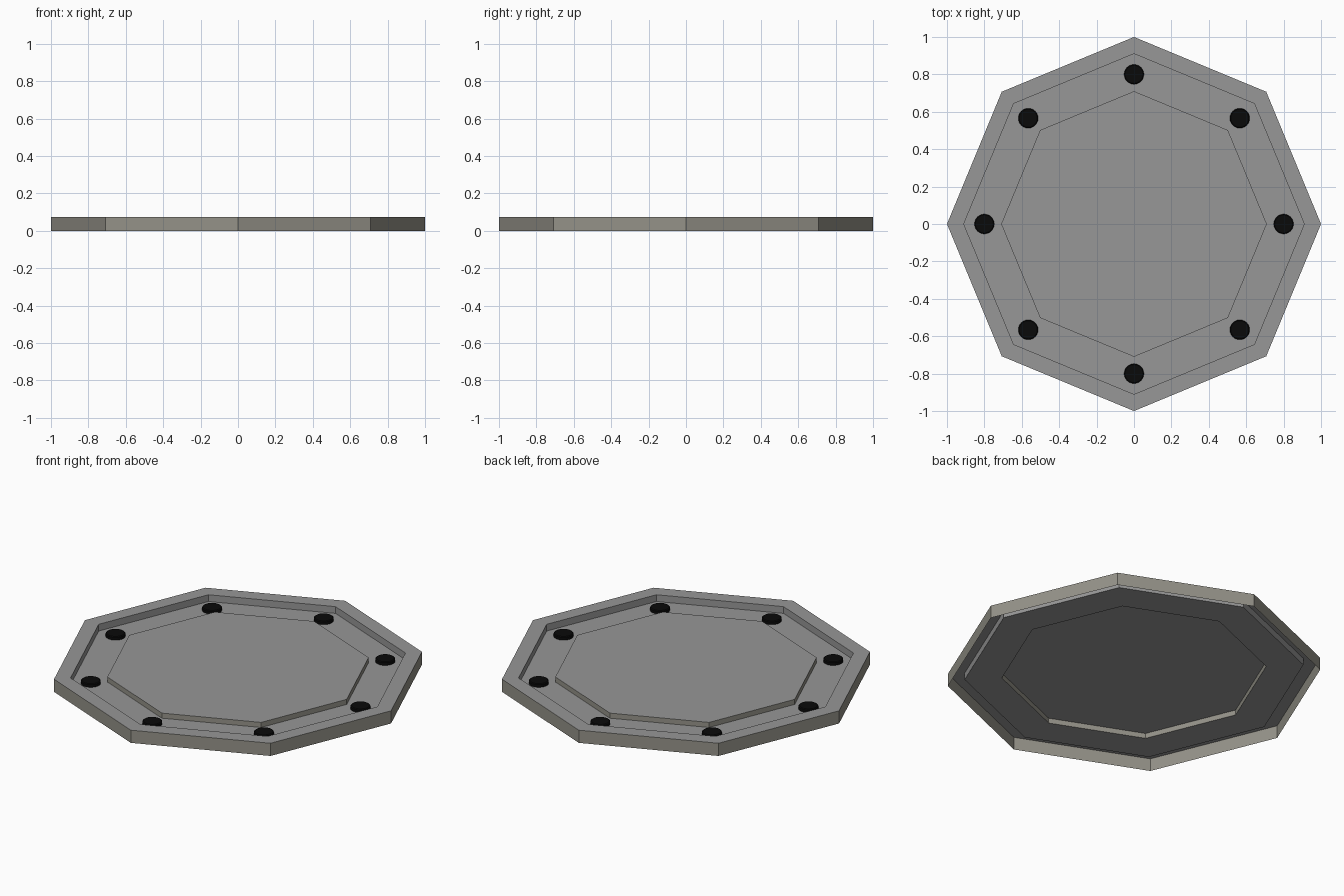
import bpy, bmesh, math

if "Cube" in bpy.data.objects:
    bpy.data.objects.remove(bpy.data.objects["Cube"])


def material(name, rgb):
    m = bpy.data.materials.new(name)
    m.diffuse_color = (*rgb, 1)
    m.use_nodes = True
    m.node_tree.nodes["Principled BSDF"].inputs["Base Color"].default_value = m.diffuse_color
    return m


grey = material("grey", (0.31, 0.31, 0.31))
warm_grey = material("warm_grey", (0.30, 0.29, 0.25))
black = material("black", (0.003, 0.003, 0.003))


def lathe(name, profile, sides, mats, band_mats=None, cap_mat=0, loc=(0, 0, 0)):
    """Sweep (radius, z) points round z and close the last ring with a cap."""
    bm = bmesh.new()
    rings = []
    for r, z in profile:
        angles = [2 * math.pi * i / sides for i in range(sides)]
        rings.append([bm.verts.new((r * math.cos(a), r * math.sin(a), z)) for a in angles])
    for b, (low, high) in enumerate(zip(rings, rings[1:])):
        for i in range(sides):
            j = (i + 1) % sides
            f = bm.faces.new((low[i], low[j], high[j], high[i]))
            f.material_index = band_mats[b] if band_mats else 0
    bm.faces.new(rings[-1]).material_index = cap_mat
    me = bpy.data.meshes.new(name)
    bm.to_mesh(me)
    bm.free()
    for m in mats:
        me.materials.append(m)
    ob = bpy.data.objects.new(name, me)
    ob.location = loc
    bpy.context.collection.objects.link(ob)
    return ob


# Octagonal shell, open below: outer wall, rim, sunken channel, raised centre
TOP, FLOOR, CENTRE = 0.075, 0.035, 0.065
lathe("octagonal_plate",
      [(1, 0), (1, TOP), (0.91, TOP), (0.91, FLOOR), (0.71, FLOOR), (0.71, CENTRE)],
      8, [grey, warm_grey], band_mats=[1, 0, 0, 0, 1])

# Eight black studs in the channel, one at each corner
for k in range(8):
    a = k * math.pi / 4
    lathe(f"stud_{k + 1}", [(0.053, 0), (0.053, 0.016), (0.048, 0.02)], 24, [black],
          loc=(0.8 * math.cos(a), 0.8 * math.sin(a), FLOOR))
